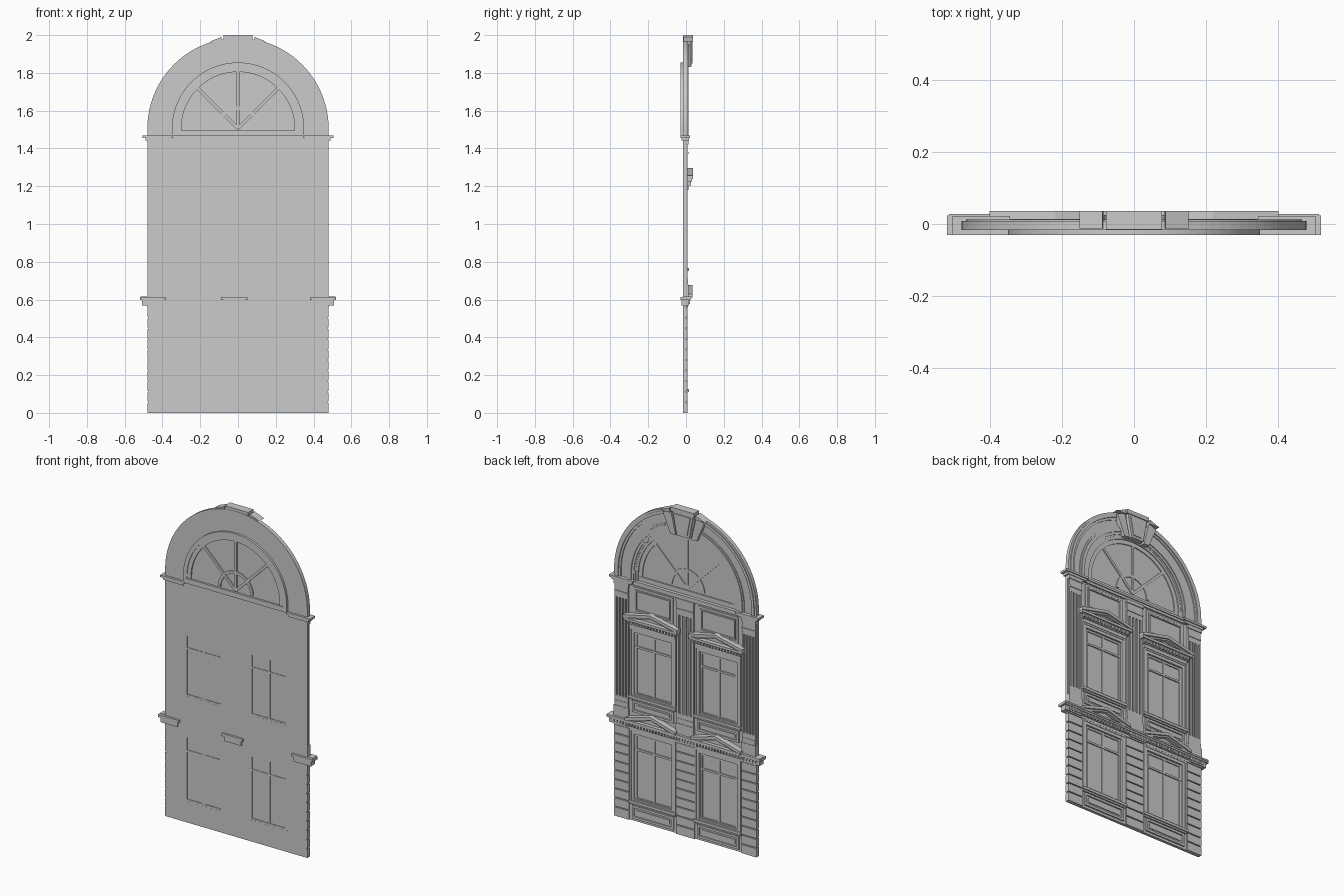
import bpy, bmesh, math

cube = bpy.data.objects.get("Cube")
if cube:
    bpy.data.objects.remove(cube)

stone = bpy.data.materials.new("stone grey")
stone.use_nodes = True
stone.diffuse_color = (0.6, 0.6, 0.6, 1)
stone.node_tree.nodes["Principled BSDF"].inputs["Base Color"].default_value = (0.6, 0.6, 0.6, 1)

FRONT = -0.017          # plain face of the wall
SPRING = 1.505          # centre height of the arch
BASE = 1.465            # bottom of the arch
BAY = 0.22              # window centre offset


def make(name, prisms):
    """One object from prisms: (outline in x and z, y start, y end)."""
    bm = bmesh.new()
    for outline, y0, y1 in prisms:
        a = [bm.verts.new((x, y0, z)) for x, z in outline]
        b = [bm.verts.new((x, y1, z)) for x, z in outline]
        bm.faces.new(a)
        bm.faces.new(b[::-1])
        for i in range(len(a)):
            j = (i + 1) % len(a)
            bm.faces.new((a[j], a[i], b[i], b[j]))
    bmesh.ops.recalc_face_normals(bm, faces=bm.faces)
    mesh = bpy.data.meshes.new(name)
    bm.to_mesh(mesh)
    bm.free()
    mesh.materials.append(stone)
    ob = bpy.data.objects.new(name, mesh)
    bpy.context.scene.collection.objects.link(ob)
    return ob


def box(x0, x1, z0, z1, y0, y1):
    return ([(x0, z0), (x1, z0), (x1, z1), (x0, z1)], y0, y1)


def polar(r, a):
    return (r * math.cos(a), SPRING + r * math.sin(a))


def arch(r0, r1, y0, y1, legs=True, n=48):
    """Half ring, with short straight legs below the springing."""
    angles = [math.pi * i / n for i in range(n + 1)]
    foot = BASE if legs else SPRING
    outer = [(r1, foot)] * legs + [polar(r1, a) for a in angles] + [(-r1, foot)] * legs
    inner = [(r0, foot)] * legs + [polar(r0, a) for a in angles] + [(-r0, foot)] * legs
    return (outer + inner[::-1], y0, y1)


def frame(x0, x1, z0, z1, w, y0, y1):
    return [box(x0, x0 + w, z0, z1, y0, y1), box(x1 - w, x1, z0, z1, y0, y1),
            box(x0 + w, x1 - w, z0, z0 + w, y0, y1),
            box(x0 + w, x1 - w, z1 - w, z1, y0, y1)]


def dentils(x0, x1, z0, z1, y1, step=0.02):
    n = round((x1 - x0) / step)
    step = (x1 - x0) / n
    return [box(x0 + step * (i + 0.2), x0 + step * (i + 0.8), z0, z1, -0.005, y1)
            for i in range(n)]


# Wall, cut around the four windows
GLASS = 0.125           # half width of a glazed opening
levels = [(0.13, 0.53), (0.77, 1.15)]
wall = []
edges = [0, *levels[0], *levels[1], BASE]
for k in range(5):
    z0, z1 = edges[k], edges[k + 1]
    side = 0.475 if k < 2 else 0.48
    if k % 2:
        wall += [box(-side, -BAY - GLASS, z0, z1, FRONT, 0),
                 box(GLASS - BAY, BAY - GLASS, z0, z1, FRONT, 0),
                 box(BAY + GLASS, side, z0, z1, FRONT, 0)]
    else:
        wall.append(box(-side, side, z0, z1, FRONT, 0))
make("wall", wall)

# Arched head with its mouldings
make("arch_wall", [arch(0.34, 0.48, FRONT, 0.0)])
make("arch_outer_moulding", [arch(0.467, 0.48, -0.01, 0.008), arch(0.45, 0.467, -0.01, 0.013),
                             arch(0.437, 0.45, -0.01, 0.006)])
make("arch_inner_moulding", [arch(0.385, 0.395, -0.01, 0.005), arch(0.365, 0.385, -0.01, 0.01),
                             arch(0.35, 0.365, -0.01, 0.004)])

# Fan window
make("fan_frame", [arch(0.325, 0.35, -0.03, -0.002), arch(0.3, 0.325, -0.026, -0.008),
                   box(-0.325, 0.325, BASE, BASE + 0.03, -0.03, -0.006)])
pane = [polar(0.31, math.pi * i / 48) for i in range(49)]
make("fan_glass", [(pane + [(-0.31, BASE), (0.31, BASE)], -0.018, -0.014)])
bars = [arch(0.1, 0.118, -0.025, -0.009, legs=False)]
for a in (math.pi / 4, math.pi / 2, math.pi * 3 / 4):
    dx, dz = 0.008 * math.sin(a), -0.008 * math.cos(a)
    (xa, za), (xb, zb) = polar(0.0, a), polar(0.31, a)
    bars.append(([(xa + dx, za + dz), (xb + dx, zb + dz),
                  (xb - dx, zb - dz), (xa - dx, za - dz)], -0.026, -0.008))
make("fan_bars", bars)

# Keystone: a wedge between two smaller wedges
def wedge(x0, x1, x2, x3, z0, z1, z2, y1):
    return ([(x0, z0), (x1, z0), (x3, z2), (x2, z1)], -0.012, y1)

make("keystone", [wedge(-0.042, 0.042, -0.07, 0.07, 1.835, 1.985, 1.985, 0.03),
                  box(-0.078, 0.078, 1.975, 2.0, -0.015, 0.036),
                  wedge(-0.03, 0.03, -0.052, 0.052, 1.85, 1.965, 1.965, 0.035)])
for s, side in ((1, "left"), (-1, "right")):
    make(side + "_keystone_wing",
         [wedge(s * 0.052, s * 0.088, s * 0.085, s * 0.14, 1.83, 1.97, 1.95, 0.025),
          wedge(s * 0.085, s * 0.145, s * 0.088, s * 0.152, 1.965, 1.99, 1.965, 0.036)])

# Transom under the fan and imposts at the arch ends
make("transom", [box(-0.48, 0.48, 1.44, 1.455, -0.01, 0.008),
                 box(-0.48, 0.48, 1.455, 1.468, -0.01, 0.014)])
for s, side in ((1, "left"), (-1, "right")):
    make(side + "_impost", [box(*sorted((s * 0.355, s * 0.49)), 1.442, 1.456, -0.024, 0.016),
                            box(*sorted((s * 0.345, s * 0.505)), 1.456, 1.469, -0.03, 0.022)])

# Windows with casing, glazing bars, sill and panel
def pediment(name, cx, half, z0, z1, y1):
    t = 0.018
    chevron = [(cx - half, z0), (cx, z1 - t), (cx + half, z0),
               (cx + half, z0 + t), (cx, z1), (cx - half, z0 + t)]
    lower = [(x * 0.96 + cx * 0.04, z - 0.009) for x, z in chevron]
    make(name, [(chevron, -0.005, y1), (lower, -0.005, y1 - 0.01),
                ([(cx - half, z0), (cx + half, z0), (cx, z1 - t)], -0.005, 0.006)])


for s, side in ((1, "left"), (-1, "right")):
    cx = s * BAY
    for (z0, z1), floor in zip(levels, ("lower", "upper")):
        name = side + "_" + floor
        x0, x1 = cx - GLASS, cx + GLASS
        rail = z0 + (z1 - z0) * 0.75
        make(name + "_glass", [box(x0, x1, z0, z1, -0.013, -0.009)])
        make(name + "_glazing_bars",
             frame(x0, x1, z0, z1, 0.012, -0.0165, -0.003)
             + [box(cx - 0.007, cx + 0.007, z0, z1, -0.016, -0.004),
                box(x0, x1, rail, rail + 0.012, -0.016, -0.002)])
        make(name + "_casing", frame(x0 - 0.022, x1 + 0.022, z0 - 0.015, z1 + 0.022, 0.02, -0.005, 0.006)
             + frame(x0 - 0.03, x1 + 0.03, z0 - 0.015, z1 + 0.03, 0.01, -0.005, 0.009))
        make(name + "_sill", [box(x0 - 0.035, x1 + 0.035, z0 - 0.02, z0 - 0.004, -0.005, 0.016),
                              box(x0 - 0.028, x1 + 0.028, z0 - 0.03, z0 - 0.02, -0.005, 0.009)])
        p0, p1 = (0.015, 0.095) if floor == "lower" else (0.665, 0.735)
        make(name + "_panel", frame(x0 - 0.015, x1 + 0.015, p0, p1, 0.014, -0.005, 0.008)
             + [box(x0 + 0.012, x1 - 0.012, p0 + 0.026, p1 - 0.026, -0.005, 0.005)])
    make(side + "_top_panel", frame(cx - 0.135, cx + 0.135, 1.27, 1.43, 0.014, -0.005, 0.006)
         + frame(cx - 0.118, cx + 0.118, 1.287, 1.413, 0.008, -0.005, 0.009))
    # Hood over the upper window
    make(side + "_hood", [box(cx - 0.155, cx + 0.155, 1.18, 1.2, -0.005, 0.012),
                          box(cx - 0.165, cx + 0.165, 1.2, 1.225, -0.005, 0.016),
                          box(cx - 0.18, cx + 0.18, 1.225, 1.24, -0.005, 0.033)]
         + dentils(cx - 0.165, cx + 0.165, 1.205, 1.225, 0.026))
    pediment(side + "_upper_pediment", cx, 0.182, 1.238, 1.297, 0.036)
    pediment(side + "_lower_pediment", cx, 0.17, 0.612, 0.678, 0.035)

# Main cornice, with blocks that pass through the wall
make("cornice", [box(-0.482, 0.482, 0.56, 0.575, -0.016, 0.01),
                 box(-0.488, 0.488, 0.575, 0.596, -0.012, 0.014),
                 box(-0.505, 0.505, 0.596, 0.606, -0.012, 0.024),
                 box(-0.515, 0.515, 0.606, 0.616, -0.012, 0.028)]
     + dentils(-0.488, 0.488, 0.577, 0.596, 0.021))
for x0, x1, side in ((-0.52, -0.38, "right"), (-0.09, 0.05, "middle"), (0.38, 0.52, "left")):
    make(side + "_cornice_block", [box(x0 + 0.012, x1 - 0.012, 0.568, 0.598, -0.024, 0.016),
                                   box(x0, x1, 0.598, 0.614, -0.03, 0.024)])

# Rusticated piers below, fluted pilasters above
COURSES = 10
for cx, half, side in ((-0.43, 0.05, "right"), (0, 0.062, "middle"), (0.43, 0.05, "left")):
    h = 0.56 / COURSES
    make(side + "_pier", [box(cx - half, cx + half, h * i + 0.003 * (i > 0), h * (i + 1) - 0.003,
                              -0.0165, 0.008) for i in range(COURSES)])
    w = half - 0.005
    flutes = [box(cx - w, cx + w, 0.71, 0.74, -0.005, 0.009),
              box(cx - w, cx + w, 1.34, 1.37, -0.005, 0.009)]
    pitch = 2 * w / 9
    flutes += [box(cx - w + pitch * i, cx - w + pitch * (i + 1), 0.74, 1.34, -0.005, 0.009)
               for i in range(0, 9, 2)]
    make(side + "_pilaster", flutes)
    make(side + "_pilaster_base", [box(cx - half, cx + half, 0.616, 0.68, -0.016, 0.014),
                                   box(cx - w, cx + w, 0.68, 0.71, -0.005, 0.011)])
    make(side + "_capital", [box(cx - w, cx + w, 1.37, 1.38, -0.005, 0.013),
                             box(cx - w, cx + w, 1.38, 1.42, -0.005, 0.009),
                             box(cx - half, cx + half, 1.42, 1.441, -0.005, 0.014)])
